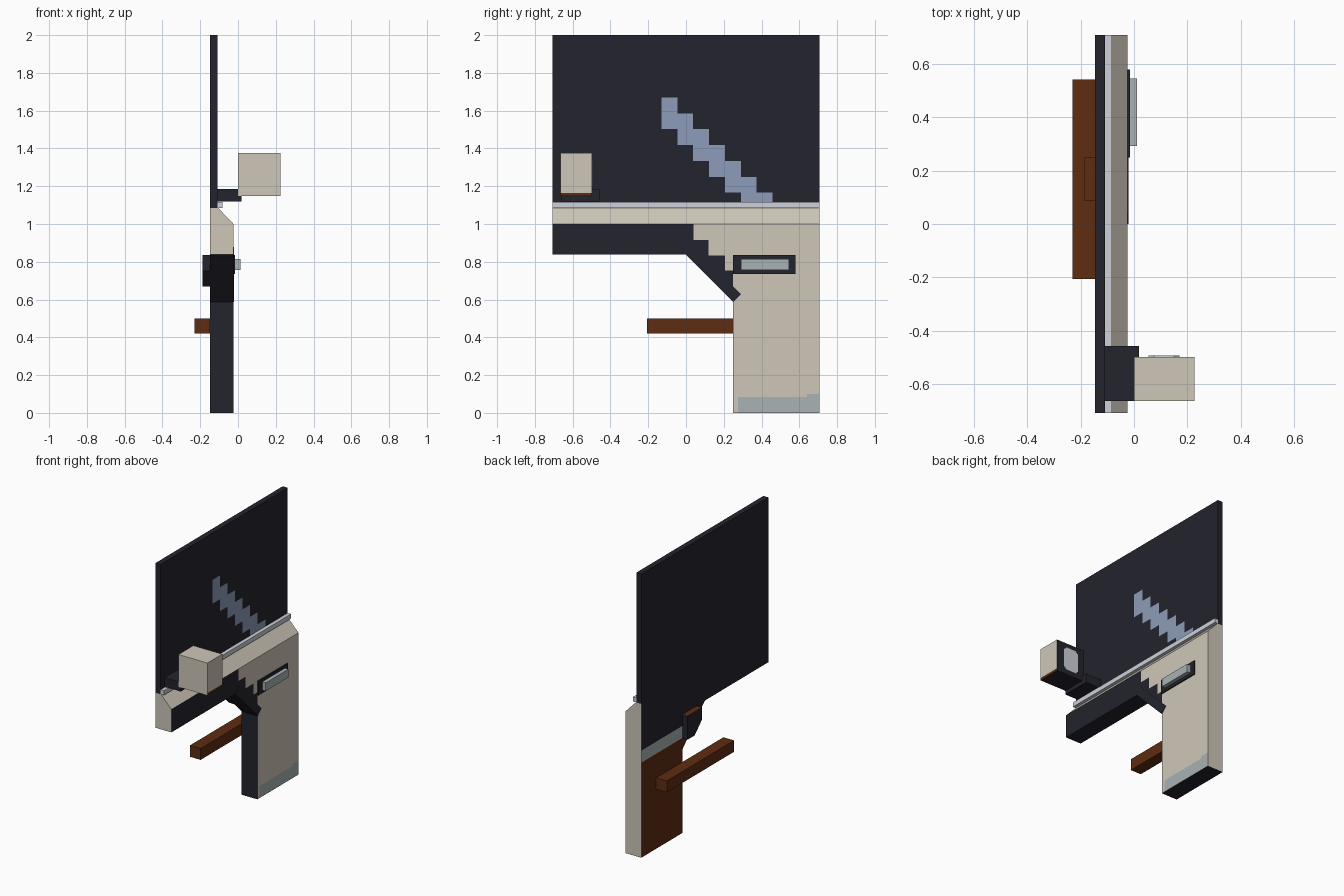
import bpy, bmesh
from mathutils import Vector

cube = bpy.data.objects.get("Cube")
if cube:
    bpy.data.objects.remove(cube)


def material(name, code):
    rgb = []
    for i in (0, 2, 4):
        c = int(code[i:i + 2], 16) / 255
        rgb.append(c / 12.92 if c < 0.04 else ((c + 0.055) / 1.055) ** 2.4)
    m = bpy.data.materials.new(name)
    m.use_nodes = True
    m.diffuse_color = (*rgb, 1)
    m.node_tree.nodes["Principled BSDF"].inputs["Base Color"].default_value = (*rgb, 1)
    return m


MATS = [material("cream", "cfc7b9"), material("near_black", "23232e"),
        material("brown", "5e2d11"), material("blue_grey", "a8b2b4"),
        material("glass_shine", "8c9cb8"), material("pale_trim", "cdd1d9")]
CREAM, DARK, BROWN, GREY, SHINE, TRIM = range(len(MATS))


def prism(name, profile, low, high, axis, color, cuts=(), rule=None):
    """Extrude a 2D profile along an axis, cut it by planes, colour faces by rule."""
    bm = bmesh.new()

    def point(a, b, d):
        return (d, a, b) if axis == "x" else (a, d, b)

    face = bm.faces.new([bm.verts.new(point(a, b, low)) for a, b in profile])
    moved = bmesh.ops.extrude_face_region(bm, geom=[face])["geom"]
    shift = Vector(point(0, 0, high - low))
    bmesh.ops.translate(bm, vec=shift, verts=[v for v in moved if isinstance(v, bmesh.types.BMVert)])
    if cuts:
        bmesh.ops.triangulate(bm, faces=bm.faces[:])
    for normal_axis, value in cuts:
        n = Vector([float(normal_axis == k) for k in "xyz"])
        bmesh.ops.bisect_plane(bm, geom=bm.verts[:] + bm.edges[:] + bm.faces[:],
                               dist=1e-5, plane_co=n * value, plane_no=n)
    bmesh.ops.recalc_face_normals(bm, faces=bm.faces[:])
    bm.normal_update()
    for f in bm.faces:
        f.material_index = rule(f.calc_center_median(), f.normal) if rule else color
    mesh = bpy.data.meshes.new(name)
    bm.to_mesh(mesh)
    bm.free()
    for m in MATS:
        mesh.materials.append(m)
    obj = bpy.data.objects.new(name, mesh)
    bpy.context.collection.objects.link(obj)
    return obj


def box(name, x, y, z, color, cuts=(), rule=None):
    profile = [(y[0], z[0]), (y[1], z[0]), (y[1], z[1]), (y[0], z[1])]
    return prism(name, profile, x[0], x[1], "x", color, cuts, rule)


END = 0.708
OUT, IN = -0.147, -0.024
STEPS = [(0.04, 1.0), (0.12, 0.915), (0.207, 0.833), (0.25, 0.755)]


# Door body: stepped dark area inside, bands of colour outside
def body_rule(c, n):
    if n.x < -0.5:
        return DARK if c.z > 0.755 else GREY if c.z > 0.67 else BROWN
    if n.x > 0.5:
        if any(c.y < y and c.z < z for y, z in STEPS) and c.y < 0.25:
            return DARK
        if c.y > 0.275 and c.z < (0.1 if c.y > 0.64 else 0.085):
            return GREY
        return CREAM
    if n.z < -0.3 or (n.y < -0.5 and c.y > 0):
        return DARK
    return CREAM


body_cuts = [("y", y) for y, z in STEPS] + [("z", z) for y, z in STEPS[1:]]
body_cuts += [("z", 0.67), ("y", 0.275), ("y", 0.64), ("z", 0.085), ("z", 0.1)]
prism("door_body", [(-END, 0.838), (0, 0.838), (0.25, 0.588), (0.25, 0), (END, 0),
                    (END, 1.0), (-END, 1.0)], OUT, IN, "x", CREAM, body_cuts, body_rule)

# Sloping shoulder under the window
prism("door_shoulder", [(OUT, 1.0), (IN, 1.0), (-0.105, 1.085), (OUT, 1.085)],
      -END, END, "y", CREAM, rule=lambda c, n: DARK if n.x < -0.9 else CREAM)

# Window with a stepped diagonal shine on the inner side
CELL, SHINE_Y, SHINE_Z = 0.084, -0.13, 1.67


def window_rule(c, n):
    i = int((c.y - SHINE_Y) // CELL)
    top = SHINE_Z - CELL * i
    lit = n.x > 0.5 and 0 <= i <= 6 and top - 2 * CELL < c.z < top
    return SHINE if lit else DARK


window_cuts = [("y", SHINE_Y + CELL * i) for i in range(8)]
window_cuts += [("z", SHINE_Z - CELL * i) for i in range(7)]
box("window", (OUT, -0.108), (-END, END), (1.085, 2), DARK, window_cuts, window_rule)
box("window_trim", (-0.108, -0.082), (-END, END), (1.085, 1.117), TRIM)

# Diagonal brace along the cut-out
prism("diagonal_brace", [(0, 0.838), (0.25, 0.588), (0.291, 0.629), (0.041, 0.879)],
      OUT + 0.002, -0.02, "x", DARK)

# Inner pull handle
box("handle_plate", (IN, -0.015), (0.25, 0.58), (0.735, 0.835), DARK)
box("inner_handle", (-0.015, 0.012), (0.292, 0.545), (0.757, 0.815), GREY)

# Outer handle and rub strip
prism("outer_handle", [(0.088, 0.835), (0.088, 0.75), (0.17, 0.668), (0.25, 0.668), (0.25, 0.835)],
      -0.187, OUT, "x", DARK, rule=lambda c, n: BROWN if n.z > 0.9 else DARK)
box("rub_strip", (-0.23, OUT), (-0.207, 0.542), (0.42, 0.5), BROWN)


# Wing mirror
def mirror_rule(c, n):
    if n.y > 0.5 or n.z < -0.5:
        return DARK
    return BROWN if n.x > 0.5 and c.z < 1.165 else CREAM


box("mirror_mount", (-0.108, 0.018), (-0.663, -0.458), (1.12, 1.185), DARK)
box("mirror_housing", (0, 0.226), (-0.664, -0.498), (1.148, 1.377), CREAM,
    [("z", 1.165)], mirror_rule)
prism("mirror_glass", [(0.075, 1.18), (0.15, 1.18), (0.17, 1.2), (0.17, 1.325),
                       (0.15, 1.345), (0.075, 1.345), (0.055, 1.325), (0.055, 1.2)],
      -0.498, -0.494, "y", TRIM)
